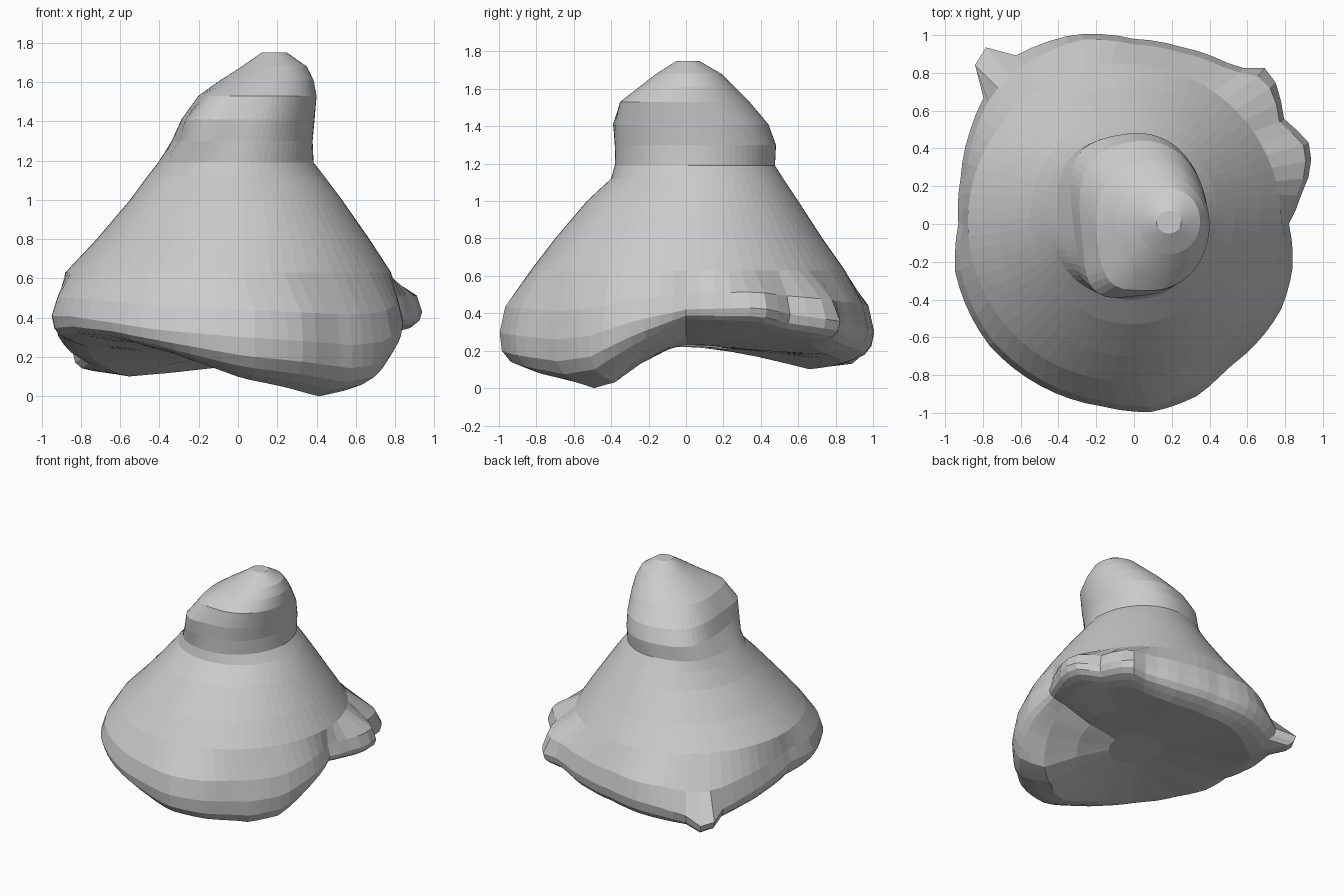
import bpy, bmesh
from math import cos, sin, radians, exp

if "Cube" in bpy.data.objects:
    bpy.data.objects.remove(bpy.data.objects["Cube"])

SEG = 72

# Skirt outline seen from above: angle, radius (two small pointed corners at the back)
OUTLINE = [(0, .82), (10, .90), (18, .99), (25, 1.02), (35, .97), (45, 1.06), (51, 1.08),
           (56, .99), (75, .97), (90, .98), (107, 1.05), (125, 1.09), (130, 1.22),
           (135, 1.19), (140, 1.04), (150, 1.0), (165, .95), (180, .93), (195, .98),
           (220, 1.0), (260, .98), (275, 1.0), (290, .97), (303, .91), (330, .90), (345, .87)]
# Skirt wave: angle, height of the widest line, height of the bottom
WAVE = [(0, .42, .35), (22, .43, .33), (48, .36, .25), (70, .33, .18), (95, .31, .15),
        (113, .29, .12), (131, .20, .10), (150, .30, .17), (180, .41, .25), (210, .41, .29),
        (228, .38, .28), (245, .34, .22), (272, .30, .09), (310, .26, .0), (325, .28, .03),
        (342, .36, .20)]
# Body and head sections: z, x min, x max, y min, y max, bulge front left, bulge back left
SECTIONS = [(.63, -.88, .78, -.83, .85, 0, 0), (.80, -.72, .67, -.70, .73, 0, 0),
            (1.0, -.55, .53, -.53, .60, 0, 0), (1.12, -.46, .44, -.40, .52, .02, .03),
            (1.19, -.40, .385, -.38, .475, .05, .10), (1.30, -.32, .38, -.375, .48, .18, .18),
            (1.41, -.28, .39, -.375, .44, .23, .12), (1.53, -.20, .40, -.35, .34, .15, .04),
            (1.61, -.09, .385, -.25, .26, .06, 0), (1.68, .02, .35, -.16, .19, 0, 0),
            (1.75, .12, .25, -.05, .07, 0, 0)]


def bump(a, centre, width):
    return exp(-((a - centre) / width) ** 2)


def sample(table, a, col):
    """Interpolate a column of a table around the circle."""
    rows = table + [(360,) + tuple(table[0][1:])]
    for p, q in zip(rows, rows[1:]):
        if p[0] <= a <= q[0]:
            t = (a - p[0]) / (q[0] - p[0])
            return p[col] + (q[col] - p[col]) * t


def skirt_point(a, front, rest, limit, height):
    scale = rest + (front - rest) * bump(a, 300, 40)
    r = min(sample(OUTLINE, a, 1), limit) * scale
    return (r * cos(radians(a)), r * sin(radians(a)), height(sample(WAVE, a, 1), sample(WAVE, a, 2)))


def section_point(a, s):
    z, x0, x1, y0, y1, front, back = s
    k = 1 + front * bump(a, 230, 22) + back * bump(a, 143, 26)
    return ((x0 + x1) / 2 + (x1 - x0) / 2 * k * cos(radians(a)),
            (y0 + y1) / 2 + (y1 - y0) / 2 * k * sin(radians(a)), z)


# Rings from the hollow underside, round the rim, up to the head: radius scale at the
# front lobe and elsewhere, radius limit (flattens corners), height from (middle, bottom)
skirt = [(.2, .22, 1.05, lambda m, b: .22 + (b - .22) * .1),
         (.45, .52, 1.05, lambda m, b: .21 + (b - .21) * .45),
         (.70, .82, 1.05, lambda m, b: b),
         (.84, .89, 1.1, lambda m, b: b + (m - b) * .12),
         (.94, .95, 2, lambda m, b: b + (m - b) * .28),
         (.99, .985, 2, lambda m, b: b + (m - b) * .55),
         (1.0, 1.0, 2, lambda m, b: m),
         (.97, .97, 1.05, lambda m, b: m + (.63 - m) * .42)]
angles = [i * 360 / SEG for i in range(SEG)]
bm = bmesh.new()
rings = [[bm.verts.new(skirt_point(a, *s)) for a in angles] for s in skirt]
rings += [[bm.verts.new(section_point(a, s)) for a in angles] for s in SECTIONS]

for lower, upper in zip(rings, rings[1:]):
    for i in range(SEG):
        j = (i + 1) % SEG
        bm.faces.new((lower[i], lower[j], upper[j], upper[i]))
bm.faces.new(rings[0][::-1])
bm.faces.new(rings[-1])
bmesh.ops.recalc_face_normals(bm, faces=bm.faces)

mesh = bpy.data.meshes.new("bell_body")
bm.to_mesh(mesh)
bm.free()
body = bpy.data.objects.new("bell_body", mesh)
bpy.context.collection.objects.link(body)
